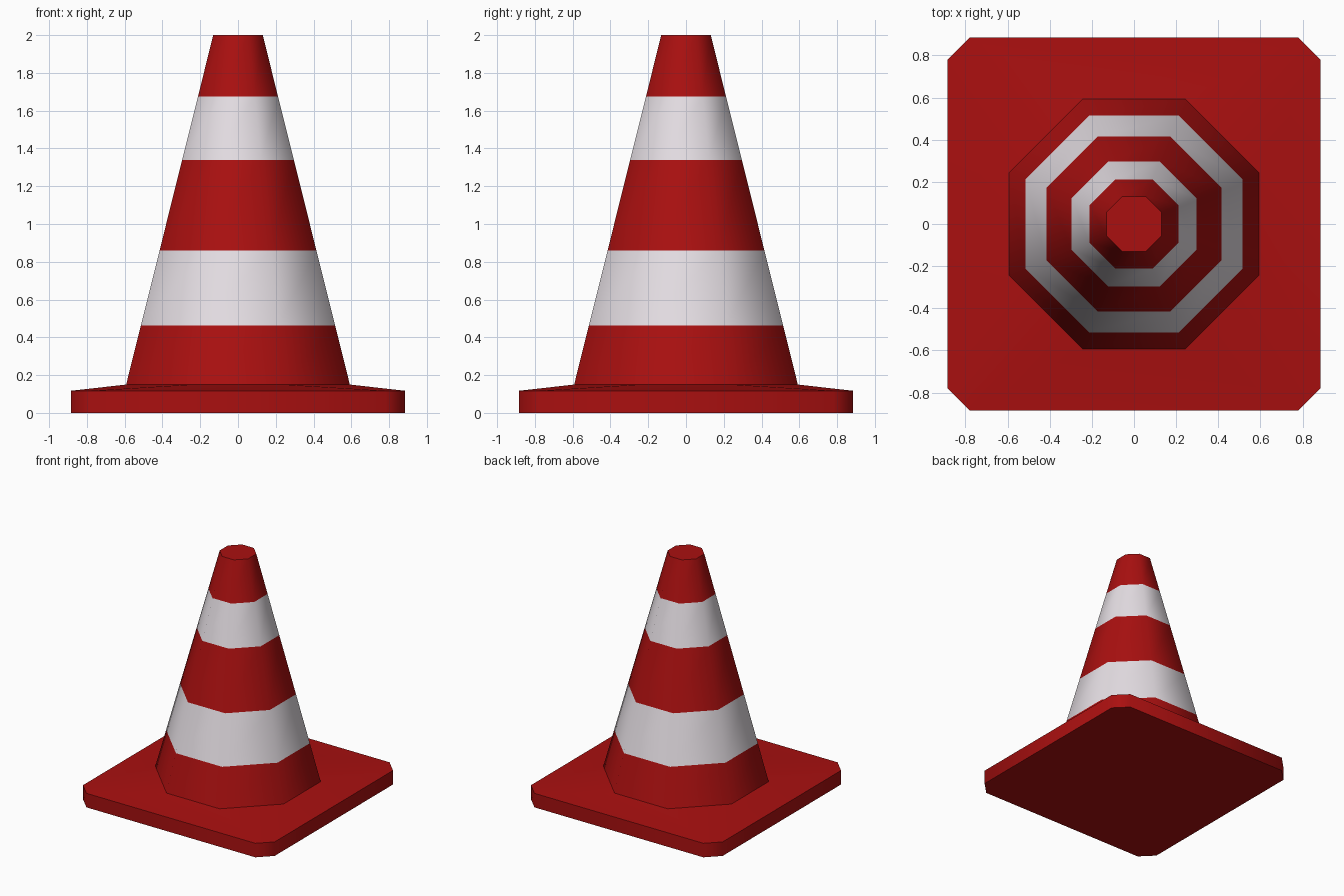
import bpy, bmesh, math

if "Cube" in bpy.data.objects:
    bpy.data.objects.remove(bpy.data.objects["Cube"])


def material(name, rgb):
    m = bpy.data.materials.new(name)
    m.diffuse_color = (*rgb, 1.0)
    m.use_nodes = True
    m.node_tree.nodes["Principled BSDF"].inputs["Base Color"].default_value = m.diffuse_color
    return m


RED = material("red", (0.40, 0.005, 0.005))
WHITE = material("off_white", (0.78, 0.73, 0.77))


def ring(bm, flat, corner, z):
    """Eight-sided ring: flats at distance `flat`, each reaching +-`corner`."""
    a, c = flat, corner
    pts = [(a, -c), (a, c), (c, a), (-c, a), (-a, c), (-a, -c), (-c, -a), (c, -a)]
    return [bm.verts.new((x, y, z)) for x, y in pts]


def stack(name, rings, mats, cap_bottom=False, cap_top=False, rule=lambda i: 0):
    """Skin a stack of rings; rule gives the material of each band."""
    bm = bmesh.new()
    loops = [ring(bm, *r) for r in rings]
    for i, (lo, hi) in enumerate(zip(loops, loops[1:])):
        for j in range(8):
            k = (j + 1) % 8
            f = bm.faces.new((lo[j], lo[k], hi[k], hi[j]))
            f.material_index = rule(i)
    if cap_bottom:
        bm.faces.new(loops[0][::-1])
    if cap_top:
        bm.faces.new(loops[-1])
    me = bpy.data.meshes.new(name)
    bm.to_mesh(me)
    bm.free()
    for m in mats:
        me.materials.append(m)
    ob = bpy.data.objects.new(name, me)
    bpy.context.collection.objects.link(ob)
    bpy.ops.object.select_all(action='DESELECT')
    ob.select_set(True)
    bpy.context.view_layer.objects.active = ob
    bpy.ops.object.shade_smooth_by_angle(angle=math.radians(50))
    return ob


T = math.tan(math.pi / 8)
Z0, Z1, R0, R1 = 0.15, 2.0, 0.592, 0.131

# Base plate: square with cut corners, top rising gently to the cone foot
stack("base_plate",
      [(0.885, 0.78, 0.0), (0.885, 0.78, 0.117), (R0, R0 * T, Z0)],
      [RED], cap_bottom=True)

# Cone body: octagonal taper, alternate bands white
heights = [Z0, 0.462, 0.86, 1.34, 1.675, Z1]
radii = [R0 + (R1 - R0) * (z - Z0) / (Z1 - Z0) for z in heights]
stack("striped_cone", [(r, r * T, z) for r, z in zip(radii, heights)],
      [RED, WHITE], cap_top=True, rule=lambda i: i % 2)
